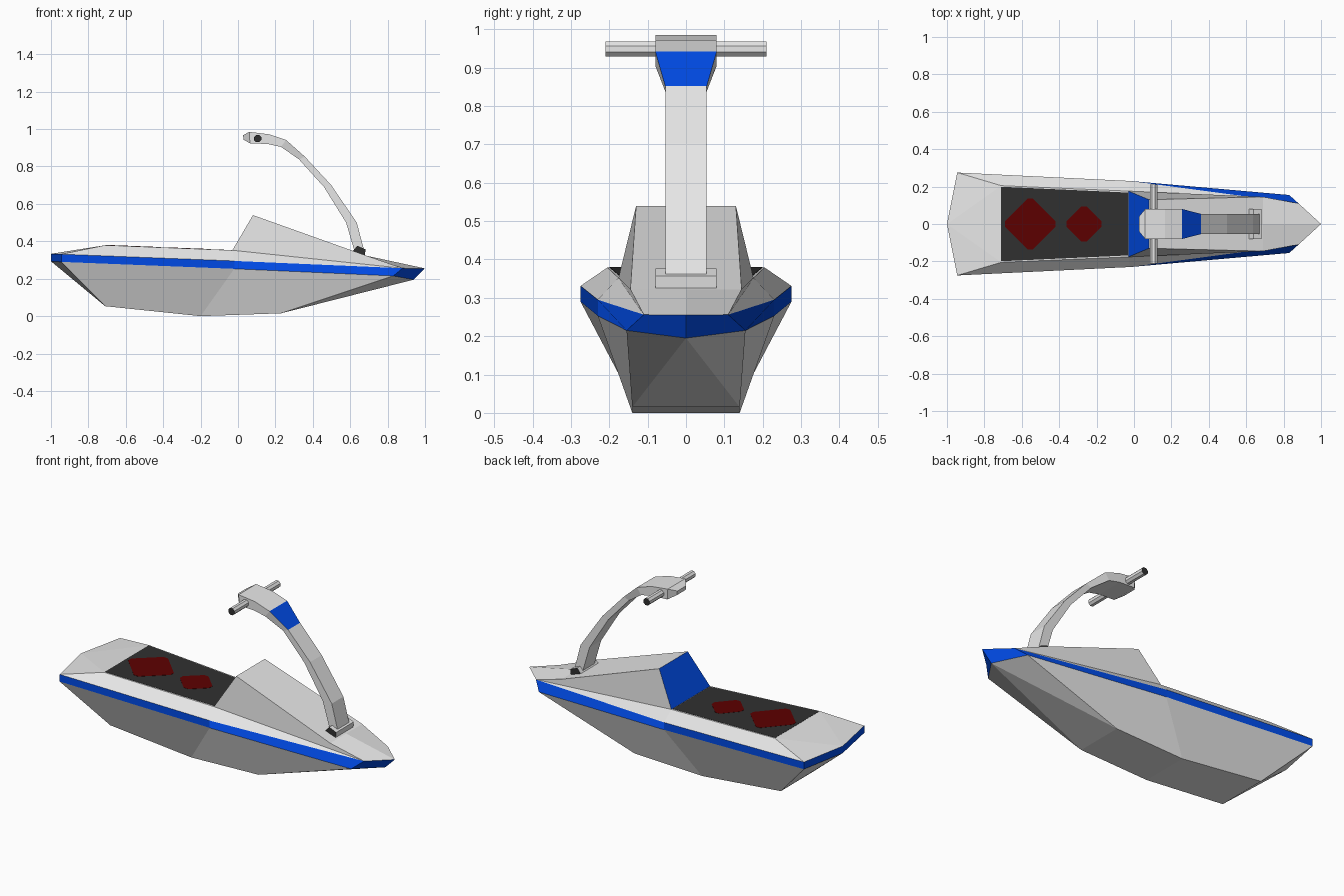
import bpy, bmesh, math
from mathutils import Vector

if "Cube" in bpy.data.objects:
    bpy.data.objects.remove(bpy.data.objects["Cube"])


def material(name, rgb):
    m = bpy.data.materials.new(name)
    m.diffuse_color = (*rgb, 1)
    m.use_nodes = True
    m.node_tree.nodes["Principled BSDF"].inputs["Base Color"].default_value = m.diffuse_color
    return m


GREY = material("light_grey", (0.8, 0.8, 0.8))
BLUE = material("blue", (0.0, 0.07, 0.8))
DARK = material("charcoal", (0.03, 0.03, 0.03))
RED = material("dark_red", (0.11, 0.0, 0.0))


def finish(name, bm, mats):
    bmesh.ops.remove_doubles(bm, verts=bm.verts, dist=0.0005)
    bmesh.ops.recalc_face_normals(bm, faces=bm.faces)
    me = bpy.data.meshes.new(name)
    bm.to_mesh(me)
    bm.free()
    for m in mats:
        me.materials.append(m)
    ob = bpy.data.objects.new(name, me)
    bpy.context.collection.objects.link(ob)
    return ob


def prism(name, outline, offset, mats, cap_index=0):
    """Extrude a closed outline along offset; end caps may take another colour."""
    bm = bmesh.new()
    a = [bm.verts.new(p) for p in outline]
    b = [bm.verts.new(Vector(p) + Vector(offset)) for p in outline]
    n = len(a)
    for cap in (a, b):
        bm.faces.new(cap).material_index = cap_index
    for i in range(n):
        bm.faces.new((a[i], a[(i + 1) % n], b[(i + 1) % n], b[i]))
    return finish(name, bm, mats)


# Body: named points of the +y half (capitals = upper rim, lower case = lower rim)
pts = {
    "A": (-1, 0, .333), "B": (-.945, .275, .331), "C": (-.02, .23, .295),
    "D": (.88, .11, .256), "E": (1, 0, .255),
    "a": (-1, 0, .293), "b": (-.945, .275, .29), "c": (-.02, .23, .253),
    "d": (.83, .155, .215), "e": (.94, 0, .195),
    "P": (-.71, .15, .053), "Q": (-.2, .14, 0), "R": (.23, .14, .015),
    "p": (-.71, 0, .053), "q": (-.2, 0, 0), "r": (.23, 0, .015),
    "S": (-.71, .205, .379), "s": (-.71, 0, .379),
    "H": (-.03, .176, .352), "h": (-.03, 0, .352),
    "F": (.08, .13, .54), "f": (.08, 0, .54),
    "G": (.69, .145, .322), "g": (.69, 0, .322),
}
hull = ["pPa", "Pba", "PQcb", "QRdc", "Red", "rRe", "pPQq", "qQRr"]
deck = ["ABS", "ASs", "BCHS", "sSHh", "HCD", "HFGD", "fFGg", "gGDE"]
painted = ["AaBb", "BbCc", "CcDd", "DdEe"]


def body(name, grey, blue):
    bm = bmesh.new()
    for faces, idx in ((grey, 0), (blue, 1)):
        for f in faces:
            for side in (1, -1):
                vs = [bm.verts.new((pts[k][0], side * pts[k][1], pts[k][2])) for k in f]
                bm.faces.new(vs).material_index = idx
    return finish(name, bm, [GREY, BLUE])


# Hull, deck, blue rim band and blue rear face of the console
body("hull_and_deck", hull + deck, [b[0] + b[1] + b[3] + b[2] for b in painted] + ["hHFf"])


# Foot mat and its diamond pads, thin plates sunk into the sloping deck
def on_deck(x, y, lift=0.0):
    t = (x + .71) / .68
    return (x, y, .379 - .027 * t + lift)


prism("foot_mat", [on_deck(-.71, -.199, -.003), on_deck(-.033, -.168, -.003),
                   on_deck(-.033, .168, -.003), on_deck(-.71, .199, -.003)],
      (0, 0, .004), [DARK])

for name, cx, r in (("rear_pad", -.555, .15), ("front_pad", -.267, .108)):
    outline, cut = [], .014
    for k in range(4):
        d = Vector((math.cos(k * math.pi / 2), math.sin(k * math.pi / 2)))
        n = Vector((-d.y, d.x))
        for s in (-1, 1):
            q = d * (r - cut) + n * s * cut
            outline.append(on_deck(cx + q.x, q.y, -.002))
    prism(name, outline, (0, 0, .004), [RED])

# Steering pole: (outer x, z), (inner x, z), half width
sections = [
    ((.672, .36), (.622, .35), .053),
    ((.635, .50), (.578, .50), .053),
    ((.497, .702), (.46, .69), .053),
    ((.358, .852), (.326, .838), .054),
    ((.257, .942), (.23, .905), .08),
    ((.166, .972), (.16, .92), .08),
    ((.06, .985), (.064, .924), .08),
    ((.027, .967), (.03, .943), .04),
]
bm = bmesh.new()
rings = [[bm.verts.new((x, y, z)) for (x, z), y in ((o, -w), (o, w), (i, w), (i, -w))]
         for o, i, w in sections]
for n, (r0, r1) in enumerate(zip(rings, rings[1:])):
    for k in range(4):
        f = bm.faces.new((r0[k], r0[(k + 1) % 4], r1[(k + 1) % 4], r1[k]))
        f.material_index = 1 if (n == 3 and k == 0) else 0   # blue upper panel
bm.faces.new(rings[0])
bm.faces.new(rings[-1])
finish("steering_pole", bm, [GREY, BLUE])

# Handlebar with dark ends
bar = [(.105 + .021 * math.cos(math.radians(22.5 + 45 * k)), -.21,
        .949 + .021 * math.sin(math.radians(22.5 + 45 * k))) for k in range(8)]
prism("handlebar", bar, (0, .42, 0), [GREY, DARK], 1)

# Pole hinge bracket with dark ends
hinge = [(.608, -.08, .34), (.638, -.08, .376), (.682, -.08, .357), (.678, -.08, .322)]
prism("pole_hinge", hinge, (0, .16, 0), [GREY, DARK], 1)
